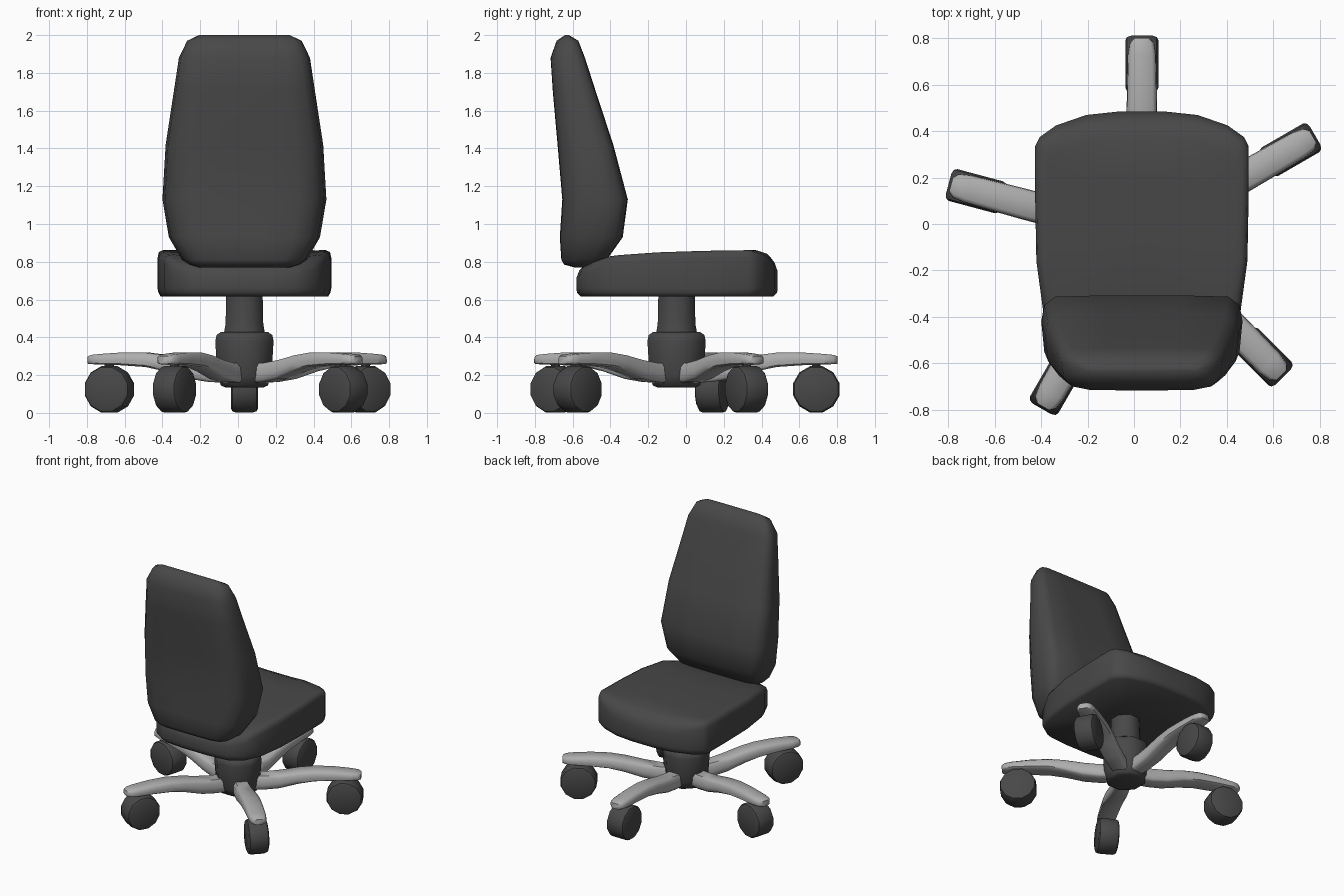
import bpy, bmesh, math
from mathutils import Vector, Matrix

if "Cube" in bpy.data.objects:
    bpy.data.objects.remove(bpy.data.objects["Cube"])

CX, CY = 0.034, -0.05   # axis of the column


def material(name, v):
    m = bpy.data.materials.new(name)
    m.diffuse_color = (v, v, v, 1)
    m.use_nodes = True
    m.node_tree.nodes["Principled BSDF"].inputs["Base Color"].default_value = m.diffuse_color
    return m


DARK = material("charcoal", 0.065)
GREY = material("light_grey", 0.42)


def loft(name, rings, mat, matrix=Matrix(), angle=40):
    """Skin closed rings of equal point count and cap both ends."""
    bm = bmesh.new()
    vs = [[bm.verts.new(matrix @ Vector(p)) for p in r] for r in rings]
    n = len(vs[0])
    for a, b in zip(vs, vs[1:]):
        for i in range(n):
            j = (i + 1) % n
            bm.faces.new((a[i], a[j], b[j], b[i]))
    bm.faces.new(vs[0])
    bm.faces.new(vs[-1])
    bmesh.ops.recalc_face_normals(bm, faces=bm.faces)
    me = bpy.data.meshes.new(name)
    bm.to_mesh(me)
    bm.free()
    me.materials.append(mat)
    ob = bpy.data.objects.new(name, me)
    bpy.context.collection.objects.link(ob)
    bpy.ops.object.select_all(action='DESELECT')
    ob.select_set(True)
    bpy.context.view_layer.objects.active = ob
    bpy.ops.object.shade_smooth_by_angle(angle=math.radians(angle))
    return ob


def lerp(table, t):
    """Piecewise linear lookup in (t, value) pairs."""
    if t <= table[0][0]:
        return table[0][1]
    for (a, va), (b, vb) in zip(table, table[1:]):
        if t <= b:
            return va + (vb - va) * (t - a) / (b - a)
    return table[-1][1]


def mirrored(half):
    return half + [(-x, y) for x, y in reversed(half)]


# Seat: plan outline stacked in rings, top height follows the side profile
half = [(0.10, 0.485), (0.24, 0.47), (0.37, 0.425), (0.44, 0.375), (0.46, 0.335), (0.46, 0.1),
        (0.455, -0.16), (0.425, -0.38), (0.37, -0.50), (0.27, -0.565), (0.10, -0.58)]
outline = mirrored(half)
TOP = [(-0.58, 0.755), (-0.55, 0.775), (-0.4, 0.832), (-0.15, 0.85), (0.1, 0.858),
       (0.37, 0.862), (0.43, 0.842), (0.485, 0.79)]


def seat_ring(sx, sy, z=None, drop=0.0):
    ring = []
    for x, y in outline:
        yy = CY + (y - CY) * sy
        ring.append((CX + x * sx, yy, lerp(TOP, yy) - drop if z is None else z))
    return ring


loft("seat", [seat_ring(0.1, 0.1, 0.615), seat_ring(0.965, 0.96, 0.617), seat_ring(0.99, 0.995, 0.637),
              seat_ring(1, 1, 0.66), seat_ring(1, 1, drop=0.04), seat_ring(0.985, 0.97, drop=0.01),
              seat_ring(0.94, 0.92), seat_ring(0.88, 0.8), seat_ring(0.6, 0.5),
              seat_ring(0.1, 0.1)], DARK, angle=60)

# Backrest: z, half width, rear y, front y
levels = [(0.77, 0.24, -0.59, -0.52), (0.785, 0.29, -0.645, -0.47), (0.81, 0.33, -0.66, -0.42),
          (0.93, 0.40, -0.668, -0.335), (1.13, 0.434, -0.655, -0.308), (1.42, 0.417, -0.68, -0.385),
          (1.70, 0.374, -0.705, -0.477), (1.88, 0.347, -0.717, -0.535), (1.97, 0.303, -0.685, -0.57),
          (2.0, 0.24, -0.64, -0.62)]
section = mirrored([(0.3, 0), (0.65, 0.01), (0.86, 0.09), (0.97, 0.3), (1, 0.68),
                    (0.97, 0.88), (0.86, 0.985), (0.4, 1)])
loft("backrest", [[(CX + u * w, b + v * (f - b), z) for u, v in section]
                  for z, w, b, f in levels], DARK, angle=60)


def turned(profile, n):
    """Rings around z, flat sides facing the axes; profile is (radius, z)."""
    k = [2 * math.pi * (i + 0.5) / n for i in range(n)]
    return [[(r * math.cos(a), r * math.sin(a), z) for a in k] for r, z in profile]


# Column: wide hub with a narrower post above
hub_place = Matrix.Translation((CX, CY, 0))
loft("hub", turned([(0.11, 0.135), (0.135, 0.145), (0.155, 0.2), (0.167, 0.38),
                    (0.16, 0.412), (0.135, 0.428)], 8), DARK, hub_place, 50)
loft("post", turned([(0.118, 0.42), (0.108, 0.47), (0.104, 0.64)], 8), DARK, hub_place, 50)

# Five legs with castors: radius, half width, bottom z, top z
stations = [(0.08, 0.056, 0.160, 0.260), (0.18, 0.058, 0.163, 0.264), (0.29, 0.062, 0.180, 0.279),
            (0.42, 0.066, 0.220, 0.305), (0.53, 0.066, 0.243, 0.319), (0.66, 0.064, 0.252, 0.320),
            (0.78, 0.061, 0.256, 0.312), (0.83, 0.053, 0.258, 0.307), (0.852, 0.032, 0.26, 0.30)]
bar = mirrored([(0.75, 0), (0.97, 0.12), (1, 0.4), (0.95, 0.8), (0.7, 1)])
wheel_profile = [(0.106, -0.071), (0.120, -0.064), (0.127, -0.045),
                 (0.127, 0.045), (0.120, 0.064), (0.106, 0.071)]
for i, deg in enumerate((30, 90, 165, 240, 315)):
    place = hub_place @ Matrix.Rotation(math.radians(deg), 4, 'Z')
    loft(f"leg_{i + 1}", [[(r, u * w, b + v * (t - b)) for u, v in bar]
                          for r, w, b, t in stations], GREY, place, 50)
    wheel_place = place @ Matrix.Translation((0.74, 0, 0.1245)) @ Matrix.Rotation(math.pi / 2, 4, 'X')
    loft(f"castor_{i + 1}", turned(wheel_profile, 12), DARK, wheel_place, 40)
    # short pin joining castor and leg
    loft(f"castor_pin_{i + 1}", turned([(0.025, 0.2), (0.025, 0.28)], 8), DARK,
         place @ Matrix.Translation((0.74, 0, 0)))
